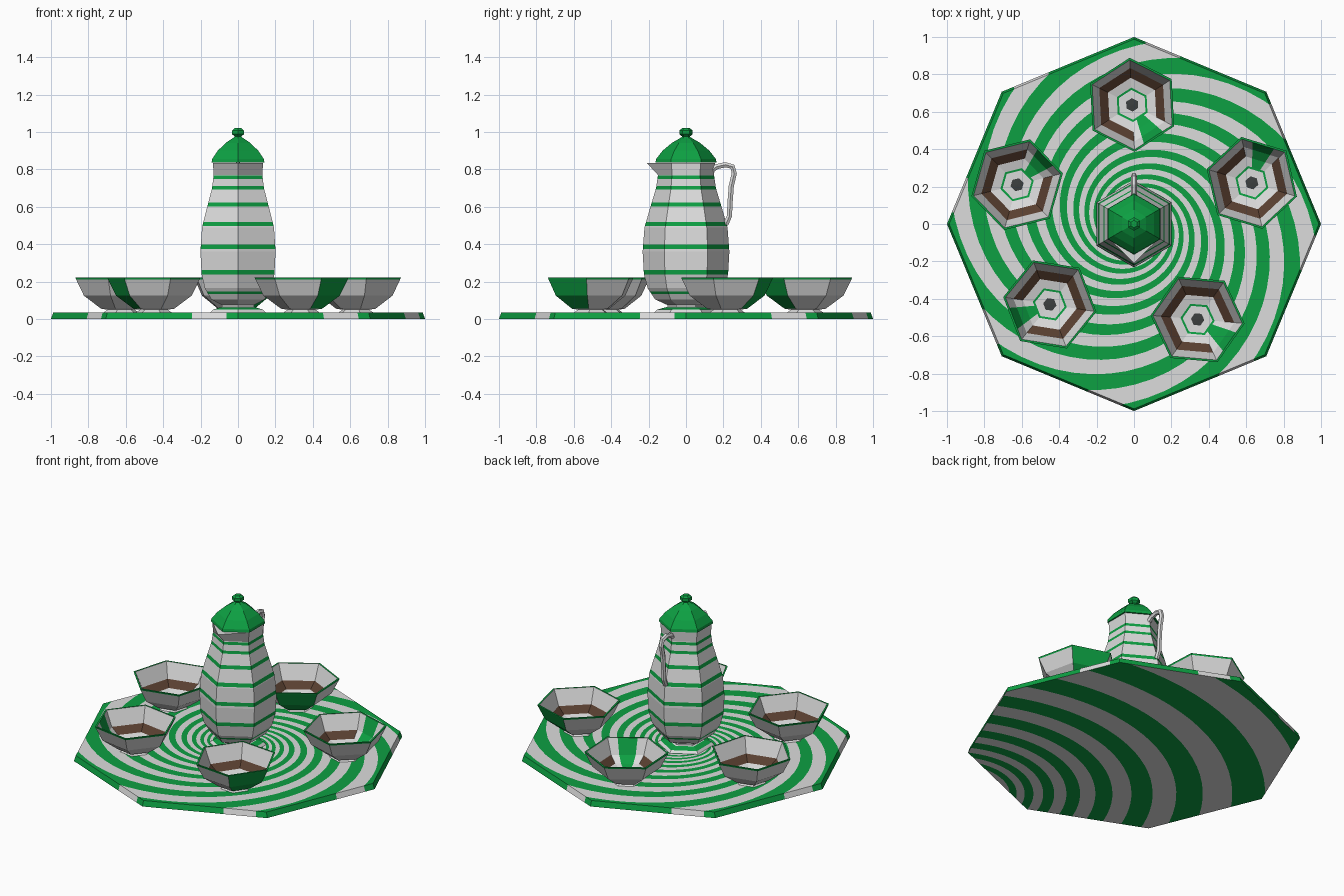
import bpy, bmesh, math
from math import pi, sin, cos, log, exp
from mathutils import Vector

if "Cube" in bpy.data.objects:
    bpy.data.objects.remove(bpy.data.objects["Cube"])


def material(name, rgb):
    m = bpy.data.materials.new(name)
    m.diffuse_color = (*rgb, 1)
    m.use_nodes = True
    m.node_tree.nodes["Principled BSDF"].inputs["Base Color"].default_value = m.diffuse_color
    return m


WHITE, GREEN, BROWN, DARK = range(4)
MATS = [material("china white", (0.72, 0.72, 0.72)),
        material("green glaze", (0.004, 0.35, 0.055)),
        material("coffee brown", (0.10, 0.05, 0.03)),
        material("dark grey", (0.045, 0.05, 0.05))]


def finish(bm, name, loc=(0, 0, 0), recalc=True):
    if recalc:
        bmesh.ops.recalc_face_normals(bm, faces=bm.faces)
    me = bpy.data.meshes.new(name)
    bm.to_mesh(me)
    bm.free()
    for m in MATS:
        me.materials.append(m)
    ob = bpy.data.objects.new(name, me)
    ob.location = loc
    bpy.context.collection.objects.link(ob)
    return ob


def skin(bm, rings, colour):
    """Join closed rings of points; colour(i, j) picks the material."""
    vs = [[bm.verts.new(p) for p in ring] for ring in rings]
    n = len(vs[0])
    for i in range(len(vs) - 1):
        for j in range(n):
            k = (j + 1) % n
            f = bm.faces.new((vs[i][j], vs[i + 1][j], vs[i + 1][k], vs[i][k]))
            f.material_index = colour(i, j)
    bmesh.ops.remove_doubles(bm, verts=bm.verts, dist=1e-5)


def hex_ring(r, z, turn, sub=1):
    """Hexagon outline, each side cut into sub pieces."""
    c = [Vector((r * cos(turn + k * pi / 3), r * sin(turn + k * pi / 3), z)) for k in range(7)]
    return [c[k].lerp(c[k + 1], s / sub) for k in range(6) for s in range(sub)]


def clip_octagon(bm, radius):
    for k in range(8):
        a = pi / 8 + k * pi / 4
        no = Vector((cos(a), sin(a), 0))
        bmesh.ops.bisect_plane(bm, geom=bm.verts[:] + bm.edges[:] + bm.faces[:], dist=1e-6,
                               plane_co=no * radius * cos(pi / 8), plane_no=no, clear_outer=True)


# Tray top: eight green spiral arms, cut to an octagon
TOP = 0.035
bm = bmesh.new()
radii = [0] + [0.12 * exp(i * log(1.1 / 0.12) / 80) for i in range(81)]
rings = []
for r in radii:
    turn = -3.9 * log(max(r, 0.1)) - pi / 16
    rings.append([(r * cos(turn + j * pi / 16), r * sin(turn + j * pi / 16), TOP) for j in range(32)])
skin(bm, rings, lambda i, j: GREEN if j % 4 < 2 else WHITE)
clip_octagon(bm, 0.988)
# Tray edge keeps the colour of the stripe above it
low = {}
for e in [e for e in bm.edges if e.is_boundary]:
    for v in e.verts:
        if v not in low:
            low[v] = bm.verts.new((v.co.x / 0.988, v.co.y / 0.988, 0))
    a, b = e.verts
    mat = e.link_faces[0].material_index
    bm.faces.new((a, b, low[b], low[a])).material_index = mat
finish(bm, "tray")

# Tray underside: widening arcs around an off-centre point
bm = bmesh.new()
az = math.radians(51)
u, v = -1.1, -0.6
cx = -u * sin(az) + v * cos(az)
cy = u * cos(az) + v * sin(az)
steps = list(range(-18, 7))
rings = []
for r in [0] + [1.70 * exp(0.11 * i) for i in steps]:
    rings.append([(cx + r * cos(j * pi / 48), cy + r * sin(j * pi / 48), 0) for j in range(96)])
skin(bm, rings, lambda i, j: GREEN if i % 2 == 1 else WHITE)
clip_octagon(bm, 1.0)
for f in bm.faces:
    f.normal_update()
    if f.normal.z > 0:
        f.normal_flip()
finish(bm, "tray_underside", recalc=False)

# Pot: six-sided body with a pulled spout and green bands
POT = [(0, 0.035), (0.17, 0.035), (0.155, 0.05), (0.10, 0.065), (0.10, 0.075), (0.165, 0.105),
       (0.205, 0.165), (0.225, 0.24), (0.232, 0.36), (0.222, 0.49), (0.19, 0.60),
       (0.16, 0.70), (0.15, 0.77), (0.155, 0.835), (0, 0.835)]
bm = bmesh.new()
skin(bm, [hex_ring(r, z, pi / 6) for r, z in POT], lambda i, j: WHITE)
for vert in bm.verts:
    if vert.co.z > 0.82 and vert.co.y < -0.14:
        vert.co.y = -0.21
BANDS = [(0.05, 0.062), (0.135, 0.147), (0.238, 0.262), (0.374, 0.398), (0.496, 0.52),
         (0.602, 0.624), (0.692, 0.710), (0.748, 0.766)]
for band in BANDS:
    for z in band:
        bmesh.ops.bisect_plane(bm, geom=bm.verts[:] + bm.edges[:] + bm.faces[:], dist=1e-6,
                               plane_co=(0, 0, z), plane_no=(0, 0, 1))
for f in bm.faces:
    z = f.calc_center_median().z
    f.material_index = GREEN if any(a < z < b for a, b in BANDS) else WHITE
finish(bm, "pot_body")

# Lid with knob
LID = [(0, 0.837), (0.163, 0.837), (0.16, 0.855), (0.125, 0.90), (0.075, 0.942), (0.035, 0.965),
       (0.02, 0.975), (0.036, 0.988), (0.036, 1.008), (0.02, 1.02), (0, 1.02)]
bm = bmesh.new()
skin(bm, [hex_ring(r, z, pi / 6) for r, z in LID], lambda i, j: GREEN)
finish(bm, "pot_lid")

# Pot handle: six-sided tube along a bent path in the y-z plane
PATH = [Vector((0, y, z)) for y, z in [(0.13, 0.79), (0.165, 0.815), (0.21, 0.825), (0.248, 0.815),
        (0.258, 0.78), (0.242, 0.71), (0.236, 0.63), (0.232, 0.55), (0.212, 0.505)]]
rings = []
for i, p in enumerate(PATH):
    t = (PATH[min(i + 1, len(PATH) - 1)] - PATH[max(i - 1, 0)]).normalized()
    side = Vector((1, 0, 0))
    up = t.cross(side)
    rings.append([p + 0.016 * (side * cos(k * pi / 3) + up * sin(k * pi / 3)) for k in range(6)])
bm = bmesh.new()
skin(bm, rings, lambda i, j: WHITE)
bmesh.ops.holes_fill(bm, edges=[e for e in bm.edges if e.is_boundary])
finish(bm, "pot_handle")

# Cups: outer wall, green rim, inner wall, coffee ring, floor with thin green ring
CUP = [(0, 0.036), (0.095, 0.036), (0.075, 0.05), (0.11, 0.055), (0.205, 0.125), (0.248, 0.212),
       (0.252, 0.222), (0.24, 0.222), (0.197, 0.125), (0.145, 0.088), (0.092, 0.075),
       (0.080, 0.073), (0.036, 0.072), (0, 0.074)]
SUB = 4


def cup_colour(i, j):
    panel = j // SUB == 0              # first side carries the green panel
    middle = panel and 1 <= j % SUB <= 2
    if i in (5, 6) or i == 10:         # rim and thin inner ring
        return GREEN
    if i in (3, 4):
        return GREEN if panel else WHITE
    if i in (7, 8, 9) and panel:
        return GREEN if middle else WHITE
    if i == 8:
        return BROWN
    return DARK if i == 12 else WHITE


# x, y, angle of the corner where the green panel starts
CUPS = [(-0.01, 0.637, -87), (0.63, 0.22, 43), (0.34, -0.51, -65),
        (-0.45, -0.43, 171), (-0.625, 0.21, 14)]
for n, (x, y, deg) in enumerate(CUPS):
    bm = bmesh.new()
    skin(bm, [hex_ring(r, z, math.radians(deg), SUB) for r, z in CUP], cup_colour)
    finish(bm, f"cup_{n + 1}", (x, y, 0))
